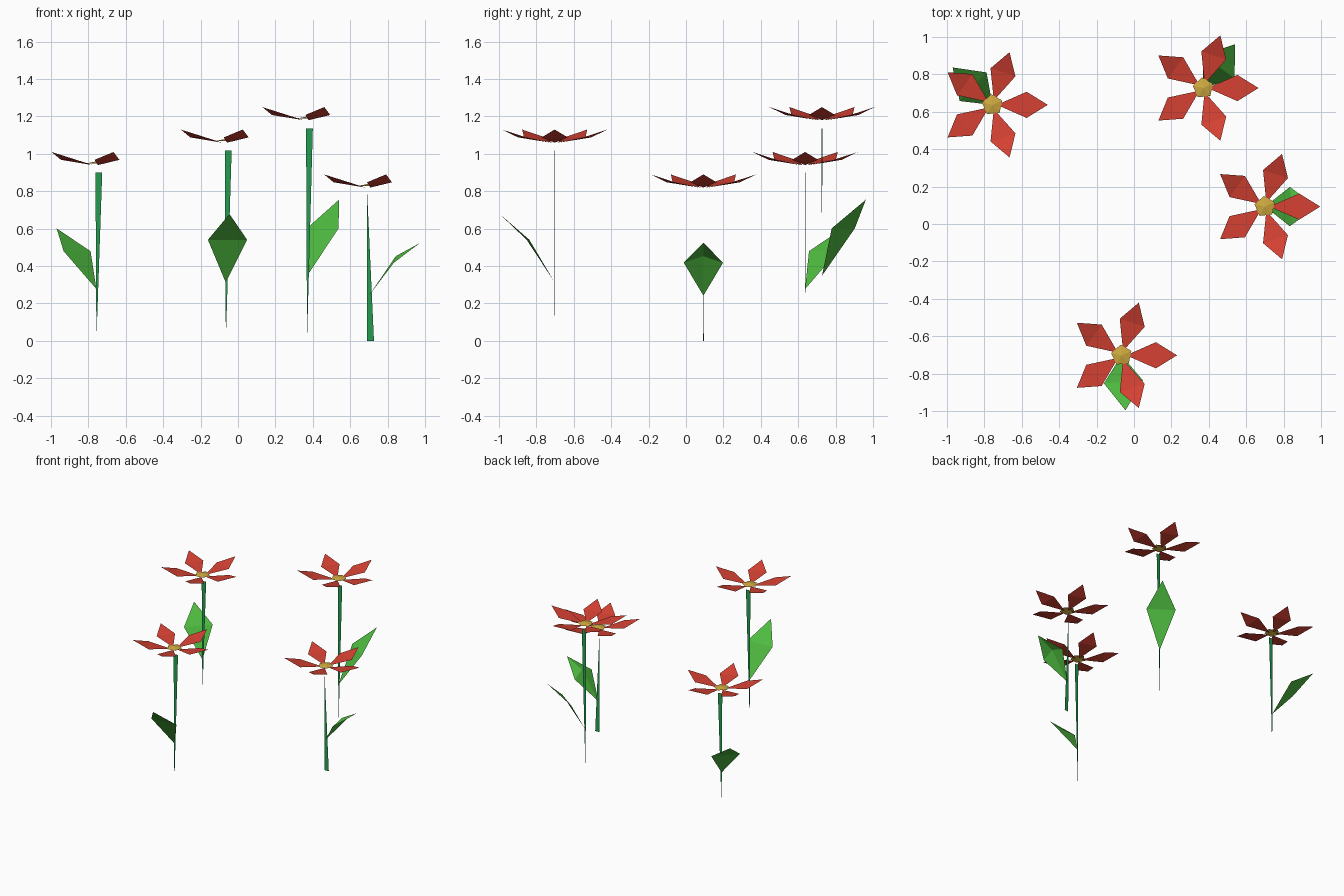
import bpy
import math
from mathutils import Matrix, Vector

if "Cube" in bpy.data.objects:
    bpy.data.objects.remove(bpy.data.objects["Cube"])


def material(name, rgb):
    m = bpy.data.materials.new(name)
    m.diffuse_color = (*rgb, 1.0)
    m.use_nodes = True
    m.node_tree.nodes["Principled BSDF"].inputs["Base Color"].default_value = m.diffuse_color
    return m


RED = material("petal red", (0.66, 0.052, 0.032))
YELLOW = material("centre yellow", (0.62, 0.40, 0.05))
STEM = material("stem green", (0.019, 0.34, 0.085))
LEAF = material("leaf green", (0.078, 0.50, 0.052))


def part(name, verts, faces, mat):
    mesh = bpy.data.meshes.new(name)
    mesh.from_pydata([tuple(v) for v in verts], [], faces)
    mesh.materials.append(mat)
    mesh.update()
    ob = bpy.data.objects.new(name, mesh)
    bpy.context.collection.objects.link(ob)
    return ob


def petals(origin):
    # five kites, each bent upward across its widest line
    kite = [(0.024, 0, 0), (0.183, -0.070, 0.028), (0.183, 0.070, 0.028), (0.296, 0, 0.070)]
    verts, faces = [], []
    for i in range(5):
        turn = Matrix.Rotation(math.radians(72 * i), 3, 'Z')
        n = len(verts)
        verts += [origin + turn @ Vector(p) for p in kite]
        faces += [(n, n + 1, n + 2), (n + 1, n + 3, n + 2)]
    part("petals", verts, faces, RED)


def flower_centre(origin):
    # shallow five-sided cap
    verts = [origin + Vector((0, 0, 0.020))]
    for i in range(5):
        a = math.radians(24 + 72 * i)
        verts.append(origin + Vector((0.057 * math.cos(a), 0.057 * math.sin(a), 0.009)))
    part("flower_centre", verts, [(0, 1 + i, 1 + (i + 1) % 5) for i in range(5)], YELLOW)


def stem(x, y, top, flipped):
    # one slim triangular blade, wide at one end
    wide, point = (0.0, top) if flipped else (top, 0.0)
    left = 0.0 if flipped else -0.005
    part("stem", [(x, y, point), (x + left, y - 0.002, wide), (x + left + 0.036, y + 0.002, wide)],
         [(0, 1, 2)], STEM)


def leaf(x, y, height, angle, reach, ridge):
    # diamond leaf, bent across its widest line, with an optional raised ridge
    turn = Matrix.Rotation(math.radians(angle), 3, 'Z')
    base = Vector((x, y, 0.295 * height))
    mid = 0.485 * reach
    side_z = 0.215 * height
    pts = [(0, 0, 0), (mid, -0.105, side_z), (mid + ridge * 0.3, 0, side_z + ridge),
           (mid, 0.105, side_z), (reach, 0, 0.345 * height)]
    part("leaf", [base + turn @ Vector(p) for p in pts],
         [(0, 1, 2), (0, 2, 3), (1, 4, 2), (2, 4, 3)], LEAF)


# x, y, head height, stem x, stem top, leaf angle, leaf reach, leaf ridge, flipped stem
FLOWERS = [
    (-0.757, 0.637, 0.940, -0.757, 0.900, 136.8, 0.292, 0.0, False),
    (0.370, 0.727, 1.180, 0.369, 1.135, 54.0, 0.290, 0.0, False),
    (0.700, 0.093, 0.820, 0.691, 0.783, 0.0, 0.275, 0.035, True),
    (-0.066, -0.702, 1.060, -0.065, 1.018, -86.0, 0.295, 0.0, False),
]

for x, y, h, sx, top, angle, reach, ridge, flipped in FLOWERS:
    head = Vector((x, y, h))
    petals(head)
    flower_centre(head)
    stem(sx, y, top, flipped)
    leaf(x, y, h, angle, reach, ridge)
